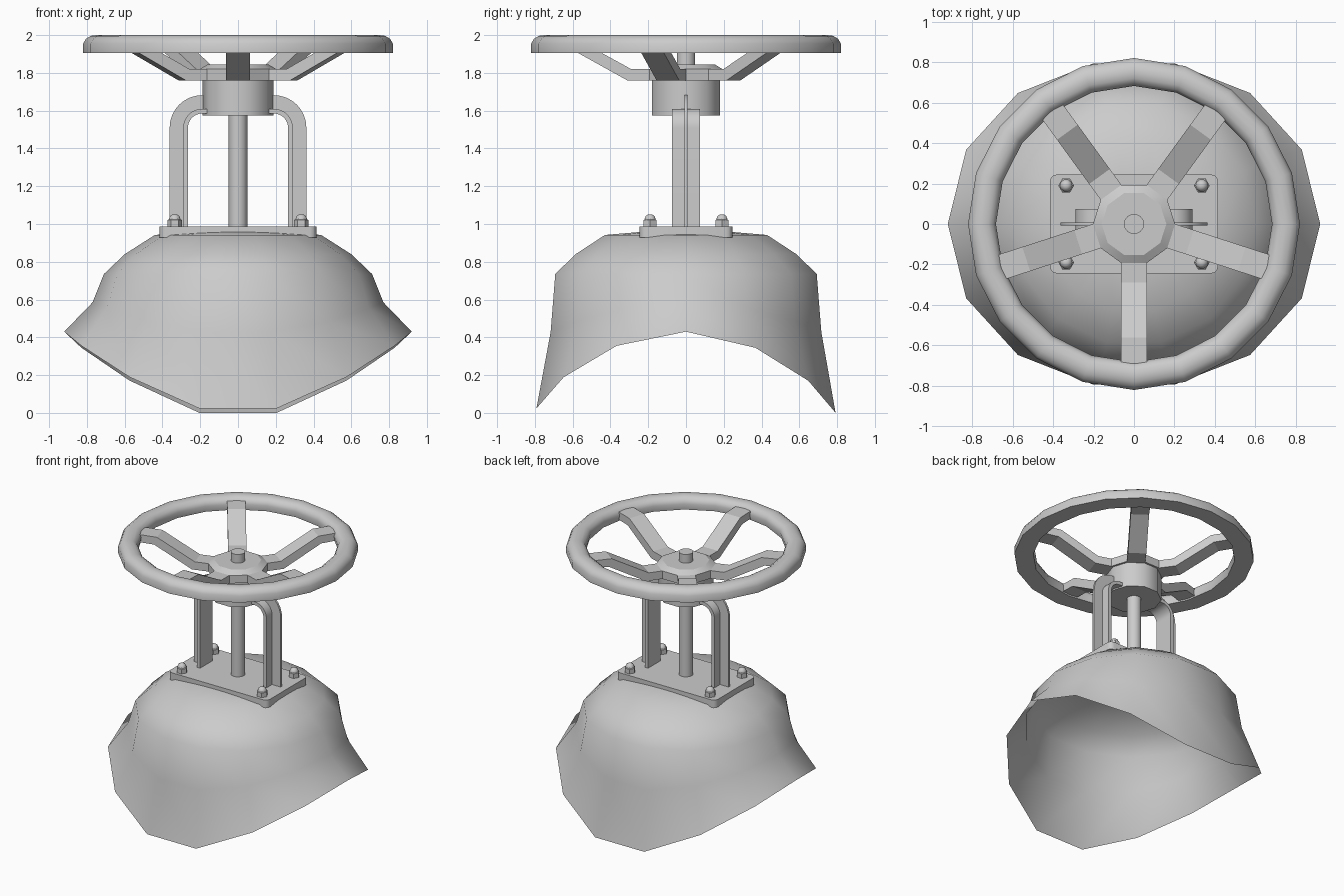
import bpy, bmesh, math
from math import sin, cos, pi, radians
from mathutils import Matrix

if "Cube" in bpy.data.objects:
    bpy.data.objects.remove(bpy.data.objects["Cube"])


def finish(name, bm, angle=40):
    bmesh.ops.recalc_face_normals(bm, faces=bm.faces[:])
    me = bpy.data.meshes.new(name)
    bm.to_mesh(me)
    bm.free()
    ob = bpy.data.objects.new(name, me)
    bpy.context.collection.objects.link(ob)
    if angle:
        bpy.ops.object.select_all(action='DESELECT')
        ob.select_set(True)
        bpy.context.view_layer.objects.active = ob
        bpy.ops.object.shade_smooth_by_angle(angle=radians(angle))
    return ob


def bridge(bm, a, b):
    n = len(a)
    for i in range(n):
        bm.faces.new((a[i], a[(i + 1) % n], b[(i + 1) % n], b[i]))


def lathe(name, profile, sides, loc=(0, 0), closed=False, angle=40):
    """Revolve (radius, z) pairs; either a closed ring section or a capped solid."""
    bm = bmesh.new()
    rings = [[bm.verts.new((loc[0] + r * cos(2 * pi * i / sides),
                            loc[1] + r * sin(2 * pi * i / sides), z))
              for i in range(sides)] for r, z in profile]
    for a, b in zip(rings, rings[1:]):
        bridge(bm, a, b)
    if closed:
        bridge(bm, rings[-1], rings[0])
    else:
        bm.faces.new(rings[0])
        bm.faces.new(rings[-1])
    return finish(name, bm, angle)


def prism(name, outline, width, matrix=Matrix(), angle=40):
    """Extrude an (x, z) outline symmetrically along y."""
    bm = bmesh.new()
    a, b = [[bm.verts.new((x, s * width / 2, z)) for x, z in outline] for s in (-1, 1)]
    bridge(bm, a, b)
    bm.faces.new(a)
    bm.faces.new(b)
    bm.transform(matrix)
    return finish(name, bm, angle)


# Saddle body: open 14-sided dome whose skirt drops to the front and back
SIDES = 14
skirt_z = [0.43, 0.35, 0.18, 0.012]
bm = bmesh.new()
rings = []
for r, z in ((0.2, 0.962), (0.44, 0.942), (0.60, 0.84), (0.71, 0.735)):
    rings.append([bm.verts.new((r * cos(2 * pi * i / SIDES), r * sin(2 * pi * i / SIDES), z))
                  for i in range(SIDES)])
waist, hem = [], []
for i in range(SIDES):
    t = 2 * pi * i / SIDES
    c, s = cos(t), sin(t)
    k = i % 7
    waist.append(bm.verts.new((0.77 * c, 0.735 * s, 0.42 + 0.165 * c * c)))
    hem.append(bm.verts.new((0.92 * c, (0.81 + 0.045 * c * c) * s,
                             skirt_z[min(k, 7 - k)] - 0.012 * s)))
rings += [waist, hem]
for a, b in zip(rings, rings[1:]):
    bridge(bm, a, b)
bm.faces.new(rings[0])
finish("saddle_body", bm, 60)

# Mounting plate with rounded corners
bm = bmesh.new()
bmesh.ops.create_cube(bm, size=1, matrix=Matrix.Translation((0, 0, 0.957))
                      @ Matrix.Diagonal((0.83, 0.49, 0.058, 1)))
upright = [e for e in bm.edges if abs(e.verts[0].co.z - e.verts[1].co.z) > 0.01]
bmesh.ops.bevel(bm, geom=upright, offset=0.035, segments=3, profile=0.5, affect='EDGES')
finish("mounting_plate", bm)

# Hex nuts with domed stud ends
for x in (-0.335, 0.335):
    for y in (-0.19, 0.19):
        lathe("nut", [(0.039, 0.975), (0.039, 1.02), (0.03, 1.026)], 6, (x, y), angle=20)
        lathe("stud", [(0.031, 1.0), (0.031, 1.026), (0.024, 1.043), (0.01, 1.051)], 10, (x, y))

# Stem
lathe("stem", [(0.05, 0.95), (0.05, 1.91)], 14)

# Yoke arms: T section made of a flat flange and a thin outer web
def hook(r_out, r_in, x0=0.19, z0=1.51, n=8):
    outer = [(x0 + r_out * cos(i * pi / 2 / n), z0 + r_out * sin(i * pi / 2 / n)) for i in range(n + 1)]
    inner = [(x0 + r_in * cos(i * pi / 2 / n), z0 + r_in * sin(i * pi / 2 / n)) for i in range(n + 1)]
    return ([(x0 + r_out, 0.97)] + outer + [(0.165, z0 + r_out), (0.165, z0 + r_in)]
            + inner[::-1] + [(x0 + r_in, 0.97)])

for side, a in (("right", 0), ("left", pi)):
    m = Matrix.Rotation(a, 4, 'Z')
    prism("yoke_flange_" + side, hook(0.1, 0.075), 0.15, m)
    prism("yoke_web_" + side, hook(0.172, 0.098), 0.016, m)

# Ten-sided hub: lower boss and chamfered collar
lathe("hub_boss", [(0.188, 1.575), (0.188, 1.77)], 10, angle=40)
lathe("hub_collar", [(0.203, 1.76), (0.203, 1.82), (0.16, 1.845)], 10, angle=20)

# Five cranked spokes
spoke = [(0.15, 1.76), (0.31, 1.76), (0.58, 1.91), (0.69, 1.915),
         (0.69, 1.972), (0.56, 1.968), (0.29, 1.82), (0.15, 1.82)]
for i in range(5):
    prism("spoke", spoke, 0.126, Matrix.Rotation(radians(-90 + 72 * i), 4, 'Z'), 20)

# Handwheel rim: rounded top, flat underside
lathe("handwheel_rim", [(0.69, 1.905), (0.82, 1.905), (0.82, 1.955), (0.805, 1.98), (0.78, 1.996),
                        (0.75, 2.0), (0.72, 1.996), (0.695, 1.98), (0.682, 1.95)],
      20, closed=True, angle=50)
